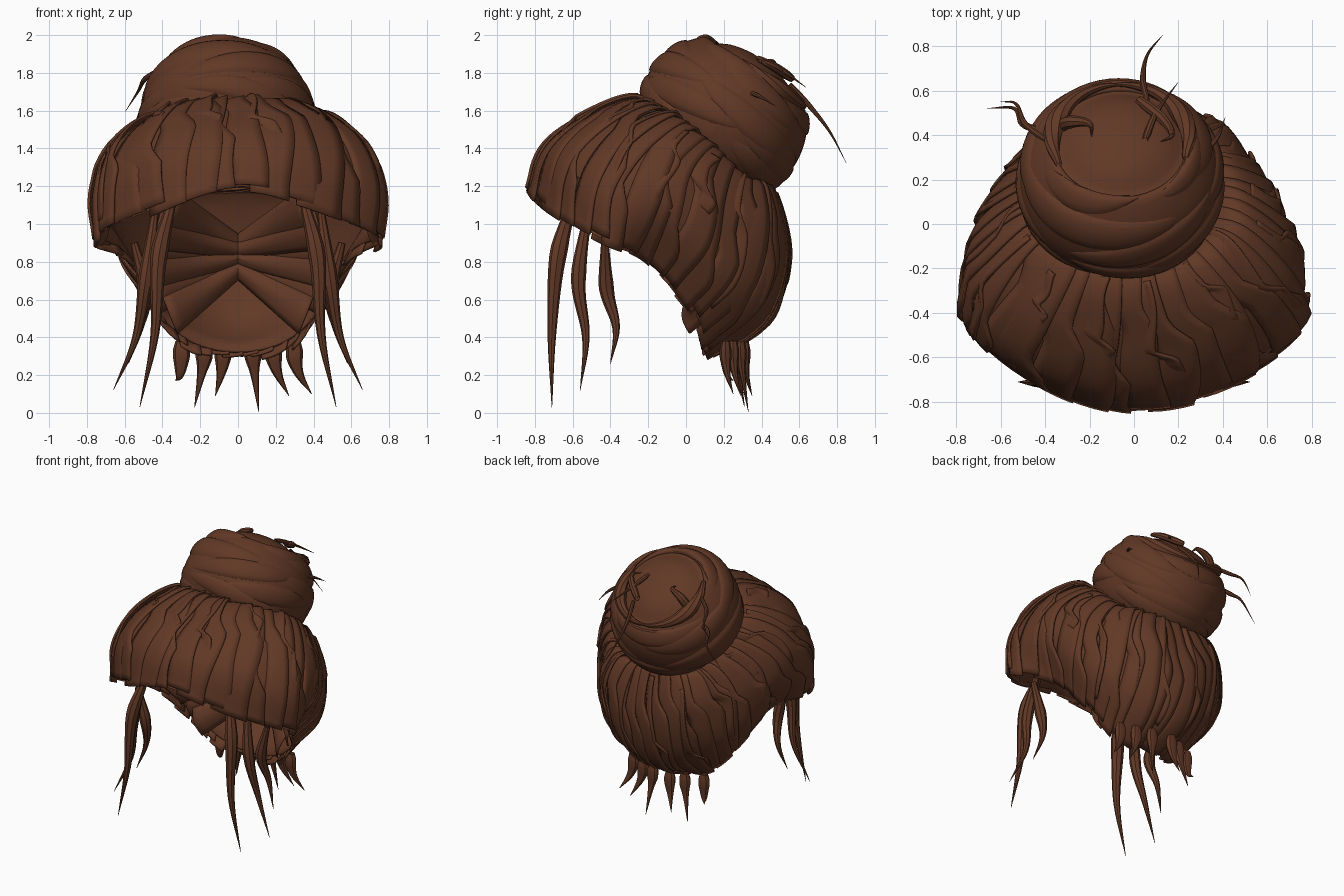
import bpy, math, random
from mathutils import Vector as V

random.seed(4)
if "Cube" in bpy.data.objects:
    bpy.data.objects.remove(bpy.data.objects["Cube"])

hair = bpy.data.materials.new("chestnut brown")
hair.use_nodes = True
colour = (0.12, 0.04, 0.019, 1)
hair.diffuse_color = colour
hair.node_tree.nodes["Principled BSDF"].inputs["Base Color"].default_value = colour


def spline(pts, u, closed=False):
    """Catmull-Rom point; u runs 0..1, open ends extrapolate."""
    n = len(pts)
    f = u * (n if closed else n - 1)
    i = math.floor(f) if closed else max(0, min(n - 2, math.floor(f)))
    f -= i
    def at(k):
        if closed:
            return pts[k % n]
        if k < 0:
            return pts[0] * 2 - pts[1]
        return pts[k] if k < n else pts[-1] * 2 - pts[-2]
    a, b, c, d = (at(i + k) for k in (-1, 0, 1, 2))
    return (b * 2 + (c - a) * f + (a * 2 - b * 5 + c * 4 - d) * f * f
            + (b * 3 - a - c * 3 + d) * f ** 3) / 2


def grid(verts, faces, fn, nu, nv):
    """Append a sheet of points fn(u, v) to a mesh under construction."""
    o = len(verts)
    verts += [fn(i / nu, j / nv) for i in range(nu + 1) for j in range(nv + 1)]
    w = nv + 1
    faces += [(o + i * w + j, o + (i + 1) * w + j, o + (i + 1) * w + j + 1, o + i * w + j + 1)
              for i in range(nu) for j in range(nv)]


def finish(name, verts, faces, thick=0, angle=35):
    me = bpy.data.meshes.new(name)
    me.from_pydata([tuple(p) for p in verts], [], faces)
    ob = bpy.data.objects.new(name, me)
    bpy.context.collection.objects.link(ob)
    me.materials.append(hair)
    if thick:
        mod = ob.modifiers.new("thickness", "SOLIDIFY")
        mod.thickness, mod.offset = thick, 0
    bpy.ops.object.select_all(action="DESELECT")
    ob.select_set(True)
    bpy.context.view_layer.objects.active = ob
    bpy.ops.object.shade_smooth_by_angle(angle=math.radians(angle))


# Cap: root-to-hem profiles from the front round the left side to the back
stations = [[V(p) for p in s] for s in (
    [(0, -.1, 1.55), (0, -.28, 1.66), (0, -.55, 1.56), (0, -.75, 1.41), (0, -.84, 1.2)],
    [(.2, -.1, 1.52), (.25, -.22, 1.64), (.38, -.45, 1.55), (.45, -.64, 1.36), (.44, -.72, 1.08)],
    [(.3, 0, 1.45), (.46, -.05, 1.55), (.65, -.25, 1.43), (.75, -.4, 1.2), (.76, -.44, .92)],
    [(.32, .15, 1.35), (.48, .12, 1.42), (.67, 0, 1.27), (.71, -.08, 1.05), (.58, -.2, .81)],
    [(.28, .3, 1.25), (.42, .3, 1.23), (.54, .26, 1.03), (.55, .2, .75), (.44, .04, .53)],
    [(.16, .35, 1.2), (.25, .43, 1.17), (.32, .47, .93), (.32, .38, .6), (.25, .11, .34)],
    [(0, .36, 1.2), (0, .45, 1.16), (0, .53, .8), (0, .42, .47), (0, .12, .29)])]
stations += [[V((-p.x, p.y, p.z)) for p in s] for s in stations[-2:0:-1]]


def cap(t, s):
    return spline([spline(st, s) for st in stations], t, True)


def cap_lift(t, s, h):
    p = cap(t, s)
    n = (cap(t + .01, s) - cap(t - .01, s)).cross(cap(t, s + .02) - cap(t, s - .02)).normalized()
    if n.dot(p - V((0, 0, 1))) < 0:
        n = -n
    return p + n * h


verts, faces = [], []
grid(verts, faces, lambda u, v: cap_lift(u, v * .97, -.015), 60, 12)
finish("hair_cap", verts, faces, .015, 60)

# Rolled underside of the fringe
verts, faces = [], []
grid(verts, faces, lambda u, v: cap_lift((u - .5) * .4, 1 - .2 * v, -.07 * math.sin(v * math.pi) ** .6),
     30, 6)
finish("fringe_roll", verts, faces, 0, 60)

# Overlapping locks running from the bun to the hem, each tilted like a shingle
verts, faces = [], []
locks = 40
for k in range(locks + 16):
    top_layer = k >= locks
    place = k if not top_layer else (k - locks + .4) * locks / 16
    wide = random.uniform(.5, .9) if top_layer else random.uniform(1.2, 1.9)
    end = random.uniform(.5, .97) if top_layer else random.uniform(.98, 1.03)
    lift = random.uniform(.03, .042) if top_layer else random.uniform(.018, .036)
    start = random.uniform(.1, .35) if top_layer else .08
    phase = random.uniform(0, 6)
    kink = random.uniform(.3, .8)

    def lock(u, v):
        s = start + u * (end - start)
        step = .35 * max(-1, min(1, (u - kink) * 18))
        t = (place + (v - .5) * wide + step + .15 * math.sin(u * 7 + phase)) / locks
        return cap_lift(t, s, -.01 + lift * v ** .7 * (1 - .5 * max(0, u - .85) / .15))
    grid(verts, faces, lock, 24, 4)
finish("cap_locks", verts, faces, .014)

# Broad bands crossing inside the cap, gathered at the middle of the back
verts, faces = [], []
for side in (-1, 1):
    for k in range(6):
        f = k / 5
        start = V((side * (.36 + .12 * math.sin(f * math.pi)), .02 - .12 * f, .52 + .56 * f))
        end = V((-side * .04, .33, .79 + .08 * f))
        path = [start, start.lerp(end, .5) + V((0, .04, 0)), end]

        def band(u, v):
            w = .2 * (1 - .65 * u)
            bulge = .03 * (k % 2) - .04 * math.sin(v * math.pi)
            return spline(path, u) + V((side * .4 * w * (v - .5) * (1 - 2 * f), bulge, w * (v - .5)))
        grid(verts, faces, band, 10, 6)
finish("inner_bands", verts, faces, .012)

# Bun: profile turned about a leaning axis
base, axis = V((-.06, .09, 1.42)), V((0, .59, .81))
across, up = V((1, 0, 0)), V((0, -.81, .59))
profile = [V((r, h, 0)) for r, h in (
    (.3, -.1), (.41, .01), (.45, .11), (.455, .21), (.43, .32), (.385, .4), (.33, .465),
    (.3, .465), (.285, .455), (.2, .51), (.1, .54), (0, .55))]


def bun(a, s, h=0):
    p = spline(profile, s)
    d = spline(profile, s + .01) - spline(profile, s - .01)
    n = V((-d.y, d.x, 0)).normalized()
    if n.dot(p - V((.1, .2, 0))) < 0:
        n = -n
    p = p + n * h
    return base + axis * p.y + (across * math.cos(a) + up * math.sin(a)) * p.x


verts, faces = [], []
grid(verts, faces, lambda u, v: bun(u * math.tau, v), 48, 33)
finish("bun", verts, faces, 0, 60)

# Tapered crescents wound round the bun and its rim
verts, faces = [], []
for k in range(14):
    a0 = k * 2.4
    span = random.uniform(1.3, 2.4)
    mid = .12 + .43 * (k % 6) / 5
    drift = random.uniform(-.12, .12)
    width = random.uniform(.12, .2)

    def crescent(u, v):
        body = math.sin(math.pi * (.03 + .94 * u)) ** .6
        s = mid + drift * (u - .5) + width * body * (v - .5)
        return bun(a0 + span * u, s, -.006 + .024 * body * math.sin(math.pi * v) ** .4)
    grid(verts, faces, crescent, 20, 8)
finish("bun_wraps", verts, faces)


def strand(verts, faces, path, radius, flat=.6, blunt=.5):
    """Pointed lock along a path, fullest at a third of its length."""
    path = [V(p) for p in path]

    def skin(u, v):
        a = v * math.tau
        r = radius * min(1, blunt + u * 1.8) * min(1, (1.02 - u) / .7)
        tan = (spline(path, u + .02) - spline(path, u - .02)).normalized()
        side = tan.cross(V((0, 1, 0))).normalized()
        return spline(path, u) + side * r * math.cos(a) + tan.cross(side) * r * flat * math.sin(a)
    grid(verts, faces, skin, 18, 8)


# Thick twisted locks standing up along the back of the bun's rim
verts, faces = [], []
for first, last in ((2.7, 4.9), (6.6, 4.4)):
    path = [bun(first + (last - first) * i / 6, .6 - .02 * i / 6, .01) for i in range(7)]
    strand(verts, faces, path, .055, .8, .3)
finish("bun_rim_locks", verts, faces)

# Long face-framing tendrils, mirrored
verts, faces = [], []
tendrils = (
    ([(.35, -.6, 1.12), (.42, -.68, .82), (.44, -.71, .42), (.52, -.71, .03)], .046),
    ([(.44, -.52, 1.06), (.49, -.57, .7), (.54, -.53, .4), (.66, -.56, .12)], .04),
    ([(.55, -.43, .9), (.49, -.42, .65), (.52, -.37, .45), (.58, -.4, .26)], .04))
for side in (-1, 1):
    for path, r in tendrils:
        strand(verts, faces, [(side * x, y, z) for x, y, z in path], r, 1)
finish("front_tendrils", verts, faces)

# Short pointed locks hanging at the nape
verts, faces = [], []
for x, y, tip, lean in ((-.3, .2, .17, -.03), (-.18, .26, .03, -.05), (-.08, .3, .09, -.04),
                        (.08, .28, .005, .03), (.19, .24, .09, .08), (.3, .2, .1, .09)):
    strand(verts, faces, [(x, y + .01, .38), (x, y + .01, .29), (x + lean * .3, y + .02, .2),
                          (x + lean, y + .05, tip)], .045, .7, .7)
finish("nape_locks", verts, faces)

# Loose wisps and curled ends on the bun
verts, faces = [], []
for path, r in (
        ([(.06, .55, 1.74), (.04, .65, 1.63), (.06, .76, 1.49), (.13, .85, 1.32)], .014),
        ([(-.4, .38, 1.82), (-.49, .45, 1.77), (-.53, .54, 1.7), (-.6, .55, 1.59)], .014),
        ([(-.42, .42, 1.64), (-.5, .45, 1.61), (-.54, .52, 1.54), (-.66, .52, 1.4)], .016),
        ([(.33, .33, 1.7), (.38, .4, 1.67), (.41, .48, 1.62)], .012),
        ([(.05, .38, 1.88), (.1, .5, 1.82), (.2, .64, 1.72)], .016),
        ([(.02, .56, 1.77), (.13, .47, 1.83), (.17, .4, 1.86), (.12, .37, 1.87)], .025),
        ([(-.33, .44, 1.75), (-.28, .46, 1.82), (-.2, .45, 1.86), (-.19, .39, 1.86)], .03)):
    strand(verts, faces, path, r, 1, .8)
finish("bun_wisps", verts, faces)
